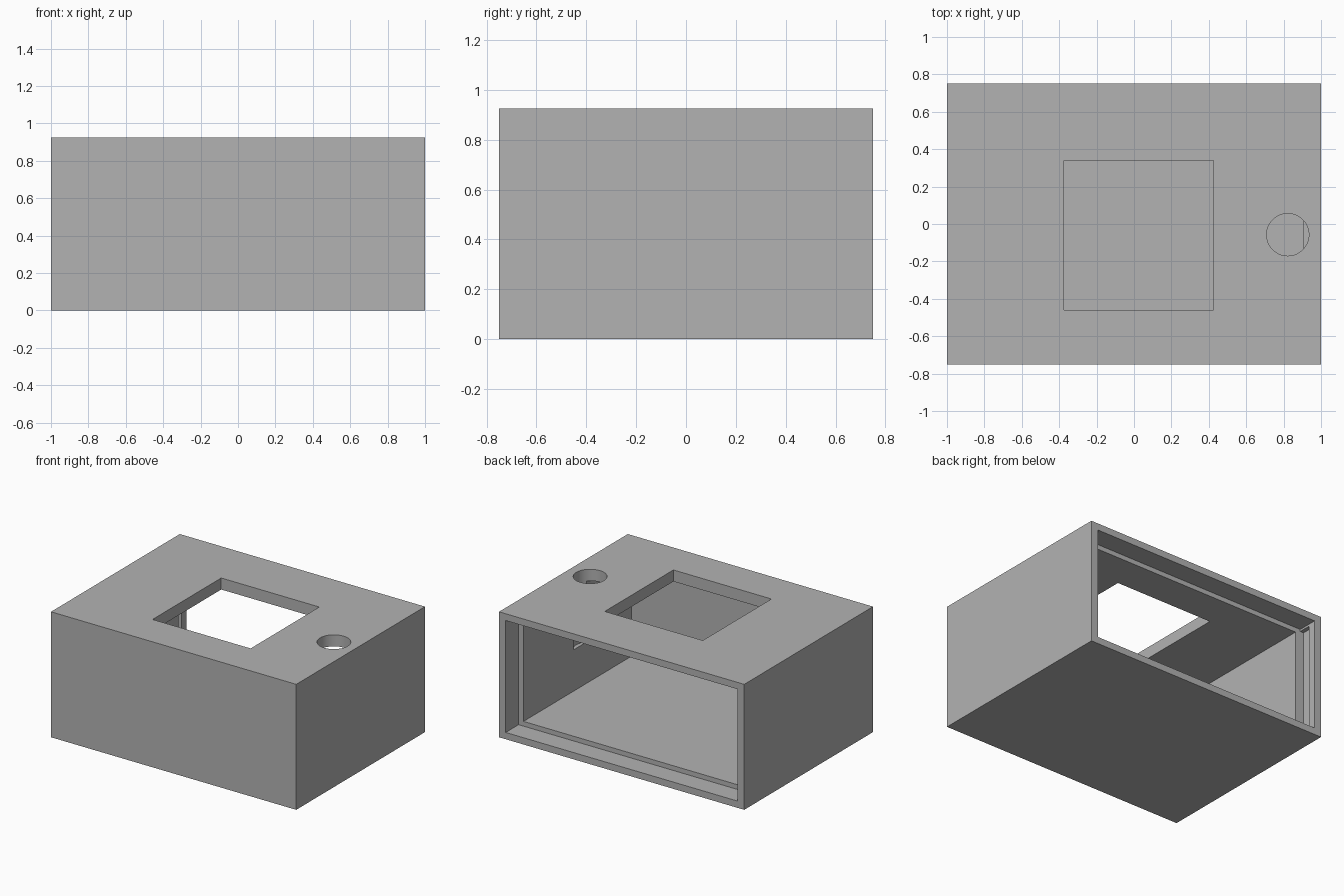
import bpy
from mathutils import Vector

cube = bpy.data.objects.get("Cube")
if cube:
    bpy.data.objects.remove(cube, do_unlink=True)

# Overall size and wall thicknesses
W, D, H = 2.0, 1.5, 0.925
RIM_X, RIM_Z = 0.055, 0.05       # thin rim around the rear opening
WALL_X, WALL_Z = 0.095, 0.085    # full wall thickness
SEAT = 0.15                      # depth of the rear panel seat
BACK = D / 2

grey = bpy.data.materials.new("plain grey")
grey.use_nodes = True
colour = (0.45, 0.45, 0.45, 1)
grey.diffuse_color = colour
grey.node_tree.nodes["Principled BSDF"].inputs["Base Color"].default_value = colour


def box(name, low, high):
    low, high = Vector(low), Vector(high)
    bpy.ops.mesh.primitive_cube_add(size=1, location=(low + high) / 2)
    ob = bpy.context.object
    ob.name = name
    ob.scale = high - low
    bpy.ops.object.transform_apply(location=True, rotation=False, scale=True)
    return ob


def cut(target, cutter):
    mod = target.modifiers.new(cutter.name, "BOOLEAN")
    mod.operation = "DIFFERENCE"
    mod.solver = "EXACT"
    mod.object = cutter
    bpy.context.view_layer.objects.active = target
    bpy.ops.object.modifier_apply(modifier=mod.name)
    bpy.data.objects.remove(cutter, do_unlink=True)


# Outer case
case = box("enclosure", (-W / 2, -BACK, 0), (W / 2, BACK, H))
case.data.materials.append(grey)

# Main cavity, open at the rear
x, z = W / 2 - WALL_X, WALL_Z
cut(case, box("cavity", (-x, -BACK + WALL_X, z), (x, BACK + 0.1, H - z)))

# Wider seat for the rear panel
x, z = W / 2 - RIM_X, RIM_Z
cut(case, box("panel_seat", (-x, BACK - SEAT, z), (x, BACK + 0.1, H - z)))

# Catch groove in one side of the seat
z = RIM_Z + 0.015
cut(case, box("catch_groove", (-x - 0.03, BACK - SEAT, z), (-x + 0.02, BACK - 0.06, H - z)))

# Square window in the top
cut(case, box("window", (-0.375, -0.46, H - 0.2), (0.425, 0.34, H + 0.1)))

# Round hole that also bites into the side wall
bottom, top = 0.39, H + 0.1
bpy.ops.mesh.primitive_cylinder_add(vertices=64, radius=0.113, depth=top - bottom,
                                    location=(0.822, -0.057, (top + bottom) / 2))
hole = bpy.context.object
hole.name = "round_hole"
cut(case, hole)

# Smooth only the round bore
bpy.ops.object.select_all(action="DESELECT")
case.select_set(True)
bpy.context.view_layer.objects.active = case
bpy.ops.object.shade_smooth_by_angle(angle=0.5)
